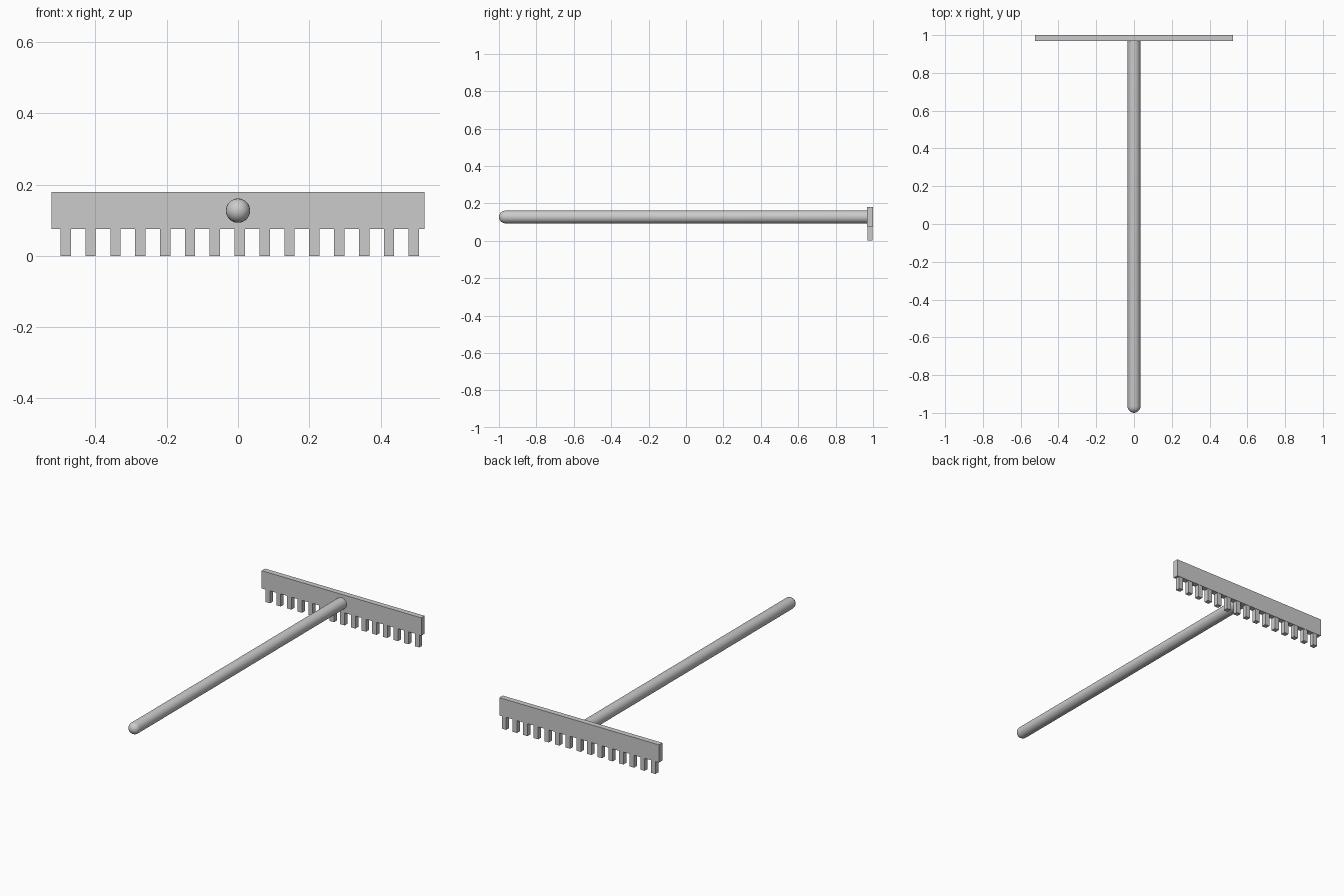
import bpy, bmesh, math
from mathutils import Matrix

if "Cube" in bpy.data.objects:
    bpy.data.objects.remove(bpy.data.objects["Cube"])


def new_object(name, bm):
    bmesh.ops.recalc_face_normals(bm, faces=bm.faces)
    mesh = bpy.data.meshes.new(name)
    bm.to_mesh(mesh)
    bm.free()
    obj = bpy.data.objects.new(name, mesh)
    bpy.context.collection.objects.link(obj)
    return obj


def box(name, lo, hi):
    bm = bmesh.new()
    size = [b - a for a, b in zip(lo, hi)]
    mid = [(a + b) / 2 for a, b in zip(lo, hi)]
    bmesh.ops.create_cube(bm, size=1, matrix=Matrix.Translation(mid) @ Matrix.Diagonal((*size, 1)))
    return new_object(name, bm)


# Head bar
box("rake_head", (-0.523, 0.968, 0.075), (0.523, 1.0, 0.18))

# Row of square tines, slightly off centre
TINES, PITCH, WIDTH = 15, 0.0698, 0.029
for i in range(TINES):
    x = 0.005 + (i - (TINES - 1) / 2) * PITCH
    box(f"tine_{i + 1:02d}", (x - WIDTH / 2, 0.97, 0.0), (x + WIDTH / 2, 0.998, 0.08))

# Round handle with a domed grip end, spun from a profile
R, Z = 0.034, 0.127
profile = [(0, -1.0)]
for k in range(1, 7):
    a = k / 6 * math.pi / 2
    profile.append((R * math.sin(a), -1.0 + R * (1 - math.cos(a))))
profile += [(R, 0.975), (0, 0.975)]
bm = bmesh.new()
verts = [bm.verts.new((r, y, Z)) for r, y in profile]
edges = [bm.edges.new(pair) for pair in zip(verts, verts[1:])]
bmesh.ops.spin(bm, geom=verts + edges, cent=(0, 0, Z), axis=(0, 1, 0),
               angle=math.tau, steps=32, use_duplicate=False)
bmesh.ops.remove_doubles(bm, verts=bm.verts, dist=0.0001)
handle = new_object("handle", bm)
bpy.context.view_layer.objects.active = handle
handle.select_set(True)
bpy.ops.object.shade_smooth_by_angle(angle=math.radians(40))
